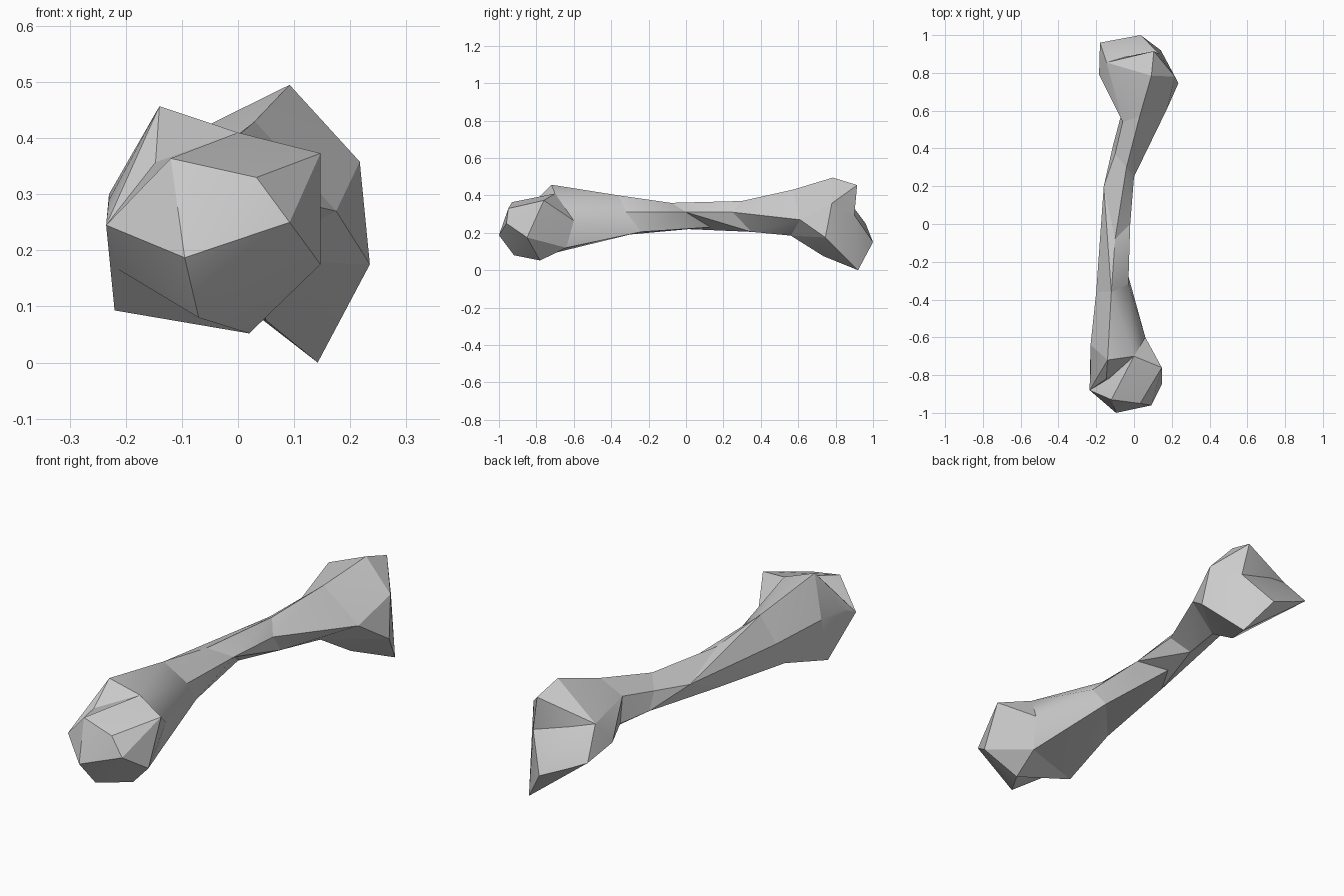
import bpy
import bmesh
import math
from mathutils import Vector

default_cube = bpy.data.objects.get("Cube")
if default_cube:
    bpy.data.objects.remove(default_cube, do_unlink=True)

# One plain grey colour for the whole bone
bone_grey = bpy.data.materials.new("bone_grey")
bone_grey.use_nodes = True
bone_grey.diffuse_color = (0.6, 0.6, 0.6, 1)
bone_grey.node_tree.nodes["Principled BSDF"].inputs["Base Color"].default_value = (0.6, 0.6, 0.6, 1)


def add_chunk(bm, corners):
    """Add one faceted convex chunk around corner points given in hundredths."""
    chunk = bmesh.new()
    for corner in corners:
        chunk.verts.new(Vector(corner) / 100)
    result = bmesh.ops.convex_hull(chunk, input=chunk.verts[:])
    loose = [v for v in chunk.verts if not v.link_faces]
    bmesh.ops.delete(chunk, geom=loose, context='VERTS')
    # merge coplanar triangles into flat facets
    bmesh.ops.dissolve_limit(chunk, angle_limit=math.radians(3),
                             verts=chunk.verts[:], edges=chunk.edges[:])
    bmesh.ops.recalc_face_normals(chunk, faces=chunk.faces[:])
    copies = {v: bm.verts.new(v.co) for v in chunk.verts}
    for face in chunk.faces:
        bm.faces.new([copies[v] for v in face.verts])
    chunk.free()


def make_part(name, chunks):
    """Build a named bone part out of one or more convex chunks."""
    bm = bmesh.new()
    for corners in chunks:
        add_chunk(bm, corners)
    mesh = bpy.data.meshes.new(name)
    bm.to_mesh(mesh)
    bm.free()
    mesh.materials.append(bone_grey)
    part = bpy.data.objects.new(name, mesh)
    bpy.context.collection.objects.link(part)
    bpy.ops.object.select_all(action='DESELECT')
    part.select_set(True)
    bpy.context.view_layer.objects.active = part
    bpy.ops.object.shade_smooth_by_angle(angle=math.radians(25))
    return part


# Shaft cross-sections, from the front neck to the back neck
front_neck = [(0, -70, 41), (-14, -72, 45.7), (-23, -64, 30),
              (-22, -70, 9.3), (4, -64, 12), (6, -60, 26.5)]
front_shaft = [(-12, -36, 40), (-3, -32, 31), (-4, -24, 20.5),
               (-20, -42, 18), (-20, -36, 29)]
middle_shaft = [(-10, -8, 36), (-2, 0, 31), (-8.6, 13, 23),
                (-16, 0, 22), (-16, 20, 31)]
back_shaft = [(-4, 30, 37), (0, 25, 31), (-3, 35, 20.5),
              (-11, 42, 26), (-10, 37, 33)]
back_neck = [(3, 57, 43), (17.5, 61, 27), (2, 56, 18.5),
             (-7, 57, 25), (-6, 54, 36)]

sections = [front_neck, front_shaft, middle_shaft, back_shaft, back_neck]
make_part("shaft", [a + b for a, b in zip(sections, sections[1:])])

# Front end: a rounded head with a lobe beside it
head_side = (-23.5, -88, 24.5)
lobe_base = (-22, -79, 17)
head_under = (2, -78, 5.2)
head_face = [head_side, (-12, -93, 36.4), (3.3, -95, 33),
             (9.2, -96, 25), (-9.5, -100, 18.7)]
head_body = [(14.7, -76, 37.3), (14.7, -85, 17.5), head_under,
             (-7, -92, 8), (0, -70, 41), (6, -60, 26.5), (4, -64, 12)]
make_part("front_head", [head_face + head_body + [lobe_base]])
make_part("front_lobe", [front_neck + [(-14.7, -82, 35.7), (-23, -79, 29),
                                       lobe_base, head_under, head_side]])

# Back end: upper and lower lobes that meet in a shallow notch
notch = [(13.5, 90, 29.5), (-4.5, 88.5, 35), (-14.5, 85.5, 37.8)]
outer_side = [(21.7, 78, 35.8), (23.5, 74.5, 17.5)]
crest = [(9.2, 78.5, 49.5), (10.5, 91.5, 45.5)]
lower_rim = [(14.2, 92, 0), (3.5, 100, 15), (-10, 97.5, 21),
             (-18, 96, 25), (-18.5, 79, 28), (5, 73.5, 7.5)]
make_part("back_upper_lobe", [back_neck + crest + outer_side + notch])
make_part("back_lower_lobe", [back_neck + outer_side + notch + lower_rim])
